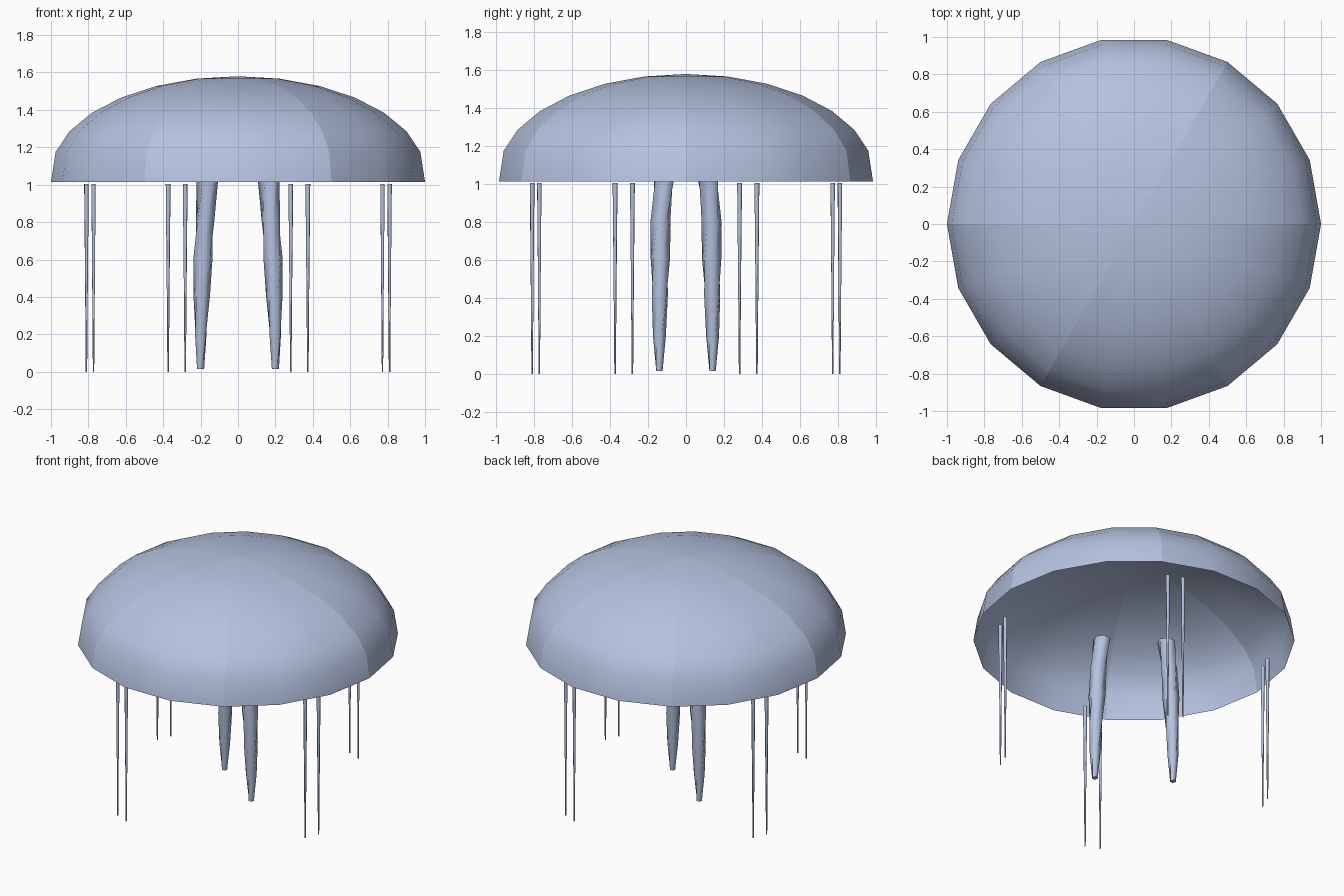
import bpy, bmesh, math
from math import cos, sin, radians

if "Cube" in bpy.data.objects:
    bpy.data.objects.remove(bpy.data.objects["Cube"])

mat = bpy.data.materials.new("pale_blue")
mat.diffuse_color = (0.46, 0.54, 0.74, 1)
mat.use_nodes = True
mat.node_tree.nodes["Principled BSDF"].inputs["Base Color"].default_value = mat.diffuse_color


def finish(name, bm, smooth=True):
    mesh = bpy.data.meshes.new(name)
    bmesh.ops.recalc_face_normals(bm, faces=bm.faces[:])
    for f in bm.faces:
        f.smooth = smooth and len(f.verts) < 5
    bm.to_mesh(mesh)
    bm.free()
    mesh.materials.append(mat)
    obj = bpy.data.objects.new(name, mesh)
    bpy.context.collection.objects.link(obj)
    return obj


def tube(name, rings, sides, turn=(0, 0)):
    """Loft rings of (x, y, z, radius, twist degrees), capped, turned about z."""
    bm = bmesh.new()
    c, s = turn
    loops = []
    for x, y, z, r, tw in rings:
        loop = []
        for i in range(sides):
            a = radians(tw) + math.tau * i / sides
            px, py = x + r * cos(a), y + r * sin(a)
            loop.append(bm.verts.new((px * c - py * s, px * s + py * c, z)))
        loops.append(loop)
    for lo, hi in zip(loops, loops[1:]):
        for i in range(sides):
            j = (i + 1) % sides
            bm.faces.new((lo[i], lo[j], hi[j], hi[i]))
    for end in (loops[0], loops[-1]):
        bm.faces.new(end)
    return finish(name, bm)


# bell: open dome of 18 sides, with a crease every 60 degrees
bm = bmesh.new()
N, R = 18, 7
rings = []
for k in range(R):
    t = math.pi / 2 * k / R
    z = 1.015 if k == 0 else 1.06 + 0.52 * sin(t)
    rings.append([bm.verts.new((cos(t) * cos(math.tau * i / N),
                                cos(t) * sin(math.tau * i / N), z)) for i in range(N)])
top = bm.verts.new((0, 0, 1.58))
for lo, hi in zip(rings, rings[1:]):
    for i in range(N):
        bm.faces.new((lo[i], lo[(i + 1) % N], hi[(i + 1) % N], hi[i]))
for i in range(N):
    bm.faces.new((rings[-1][i], rings[-1][(i + 1) % N], top))
for i in range(0, N, 3):
    column = [r[i] for r in rings] + [top]
    for a, b in zip(column, column[1:]):
        bm.edges.get((a, b)).smooth = False
finish("bell", bm)

# two twisted oral arms, opposite each other
arm = [(0.200, -0.140, 0.015, 0.019, 0),
       (0.199, -0.140, 0.20, 0.034, 25),
       (0.194, -0.138, 0.41, 0.045, 50),
       (0.187, -0.135, 0.61, 0.053, 75),
       (0.176, -0.134, 0.81, 0.053, 100),
       (0.164, -0.117, 1.015, 0.057, 125)]
for k, sgn in enumerate((1, -1)):
    tube(f"oral_arm_{k + 1}", arm, 6, (sgn, 0))

# eight thin tentacles: a pair in each quarter
for q in range(4):
    for p, deg in enumerate((-19.2, -25.8)):
        a = radians(deg + 90 * q)
        tube(f"tentacle_{q * 2 + p + 1}",
             [(0.858, 0, 0, 0.004, 0), (0.858, 0, 0.5, 0.008, 0), (0.858, 0, 1.005, 0.013, 0)],
             6, (cos(a), sin(a)))
